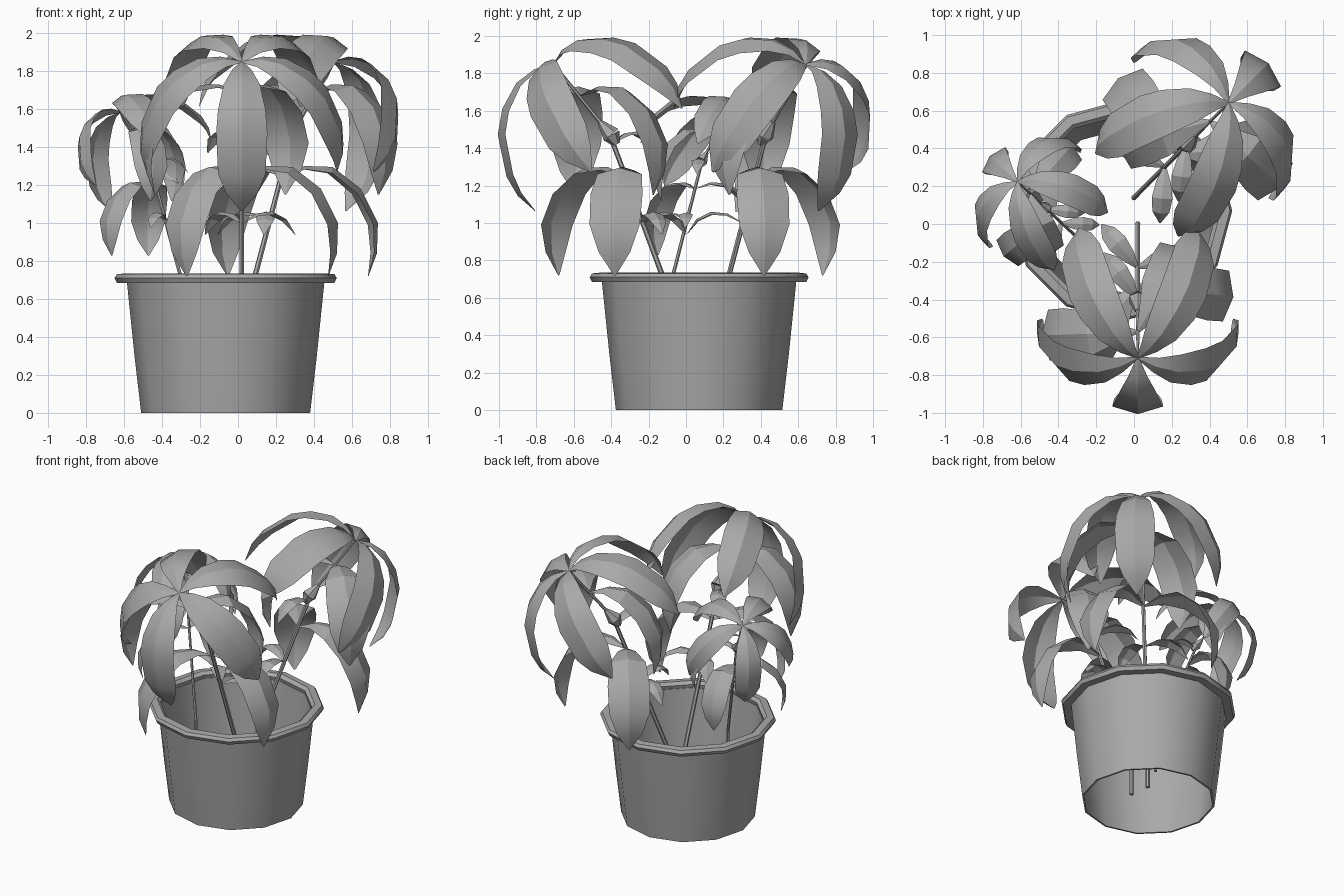
import bpy, bmesh
from math import radians, sin, cos, pi
from mathutils import Matrix, Vector

if "Cube" in bpy.data.objects:
    bpy.data.objects.remove(bpy.data.objects["Cube"])

GREY = bpy.data.materials.new("mid_grey")
GREY.diffuse_color = (.4, .4, .4, 1)
GREY.use_nodes = True
GREY.node_tree.nodes["Principled BSDF"].inputs["Base Color"].default_value = GREY.diffuse_color


def finish(name, bm, angle=30):
    bmesh.ops.remove_doubles(bm, verts=bm.verts, dist=1e-5)
    mesh = bpy.data.meshes.new(name)
    bm.to_mesh(mesh)
    bm.free()
    mesh.materials.append(GREY)
    ob = bpy.data.objects.new(name, mesh)
    bpy.context.collection.objects.link(ob)
    bpy.ops.object.select_all(action='DESELECT')
    ob.select_set(True)
    bpy.context.view_layer.objects.active = ob
    bpy.ops.object.shade_smooth_by_angle(angle=radians(angle))
    return ob


def lathe(name, profile, centre, sides):
    """Closed profile of (radius, z) turned around a vertical axis."""
    bm = bmesh.new()
    rings = [[bm.verts.new((centre[0] + r * cos(2 * pi * i / sides),
                            centre[1] + r * sin(2 * pi * i / sides), z))
              for r, z in profile] for i in range(sides)]
    n = len(profile)
    for i in range(sides):
        a, b = rings[i], rings[(i + 1) % sides]
        for j in range(n):
            k = (j + 1) % n
            bm.faces.new((a[j], b[j], b[k], a[k]))
    bmesh.ops.recalc_face_normals(bm, faces=bm.faces)
    return finish(name, bm, 35)


def add_leaf(bm, rows, matrix, fold=0.3):
    """Creased strip along local +x; rows are (reach, height, half width)."""
    strip = []
    for i, (r, h, w) in enumerate(rows):
        p, q = rows[max(i - 1, 0)], rows[min(i + 1, len(rows) - 1)]
        t = Vector((q[0] - p[0], 0, q[1] - p[1])).normalized()
        down = Vector((t.z, 0, -t.x)) * w * fold
        mid = Vector((r, 0, h))
        side = Vector((0, w, 0))
        strip.append([bm.verts.new(matrix @ v)
                      for v in (mid - side + down, mid, mid + side + down)])
    for a, b in zip(strip, strip[1:]):
        for j in (0, 1):
            bm.faces.new((a[j], b[j], b[j + 1], a[j + 1]))


def add_tube(bm, a, b, r1, r2, matrix, sides=6):
    a, b = Vector(a), Vector(b)
    rot = (b - a).to_track_quat('Z', 'Y').to_matrix().to_4x4()
    bmesh.ops.create_cone(bm, cap_ends=True, segments=sides, radius1=r1, radius2=r2,
                          depth=(b - a).length,
                          matrix=matrix @ Matrix.Translation((a + b) / 2) @ rot)


# leaf outlines: reach, height, half width
CROWN = [(0, 0, .008), (.1, .035, .05), (.22, .03, .095), (.36, -.04, .125),
         (.46, -.14, .135), (.55, -.35, .125), (.56, -.47, .085), (.53, -.59, .006)]
LOWER = [(0, 0, .008), (.12, .05, .06), (.27, .045, .12), (.42, -.07, .14),
         (.51, -.25, .135), (.505, -.41, .085), (.46, -.53, .006)]
SMALL = [(0, 0, .008), (.08, .05, .04), (.17, .06, .055), (.25, .02, .045), (.3, -.06, .004)]

# stem path in plant space: rises from the pot, then leans along +x
FOOT, BASE, NODE, TOP = (0, 0, -.33), (0, 0, 0), (.41, 0, 1.1), (.71, 0, 1.47)

# side leaves: outline, stem height, heading
SIDE = [(LOWER, .87, 83), (LOWER, .87, -39), (SMALL, .62, 110), (SMALL, .62, 220),
        (LOWER, 1.30, 150), (LOWER, 1.30, 272), (SMALL, 1.05, 217)]


def stem_at(z):
    a, b = (BASE, NODE) if z < NODE[2] else (NODE, TOP)
    return Vector(a).lerp(Vector(b), (z - a[2]) / (b[2] - a[2]))


def plant(name, pos, heading, scale):
    place = (Matrix.Translation(pos) @ Matrix.Rotation(radians(heading), 4, 'Z')
             @ Matrix.Scale(scale, 4))
    # kinked stem with a sheath at the bend
    bm = bmesh.new()
    add_tube(bm, FOOT, BASE, .015, .015, place)
    add_tube(bm, BASE, NODE, .015, .013, place)
    add_tube(bm, NODE, TOP, .012, .008, place)
    add_tube(bm, (.37, 0, 1.04), (.40, 0, 1.09), .02, .05, place)
    add_tube(bm, (.40, 0, 1.09), (.46, 0, 1.16), .05, .015, place)
    finish(name + "_stem", bm)
    # five drooping leaves around the tilted stem tip
    bm = bmesh.new()
    crown = place @ Matrix.Translation(TOP) @ Matrix.Rotation(radians(35), 4, 'Y')
    for i in range(5):
        add_leaf(bm, CROWN, crown @ Matrix.Rotation(radians(72 * i), 4, 'Z'))
    finish(name + "_crown_leaves", bm)
    # large and small leaves lower on the stem
    bm = bmesh.new()
    for rows, z, az in SIDE:
        add_leaf(bm, rows, place @ Matrix.Translation(stem_at(z))
                 @ Matrix.Rotation(radians(az), 4, 'Z'))
    finish(name + "_side_leaves", bm)


# open pot wall and rolled rim
POT = (-.065, .07)
lathe("pot_wall", [(.445, 0), (.48, .3), (.52, .69), (.505, .69), (.465, .3), (.432, 0)], POT, 12)
lathe("pot_rim", [(.51, .685), (.573, .685), (.585, .71), (.573, .73), (.525, .735), (.503, .715)], POT, 12)

# three copies of the plant
plant("front_plant", (.02, 0, .38), -90, 1)
plant("right_plant", (0, .14, .38), 45, 1)
plant("left_plant", (-.27, -.1, .6), 137, .67)
